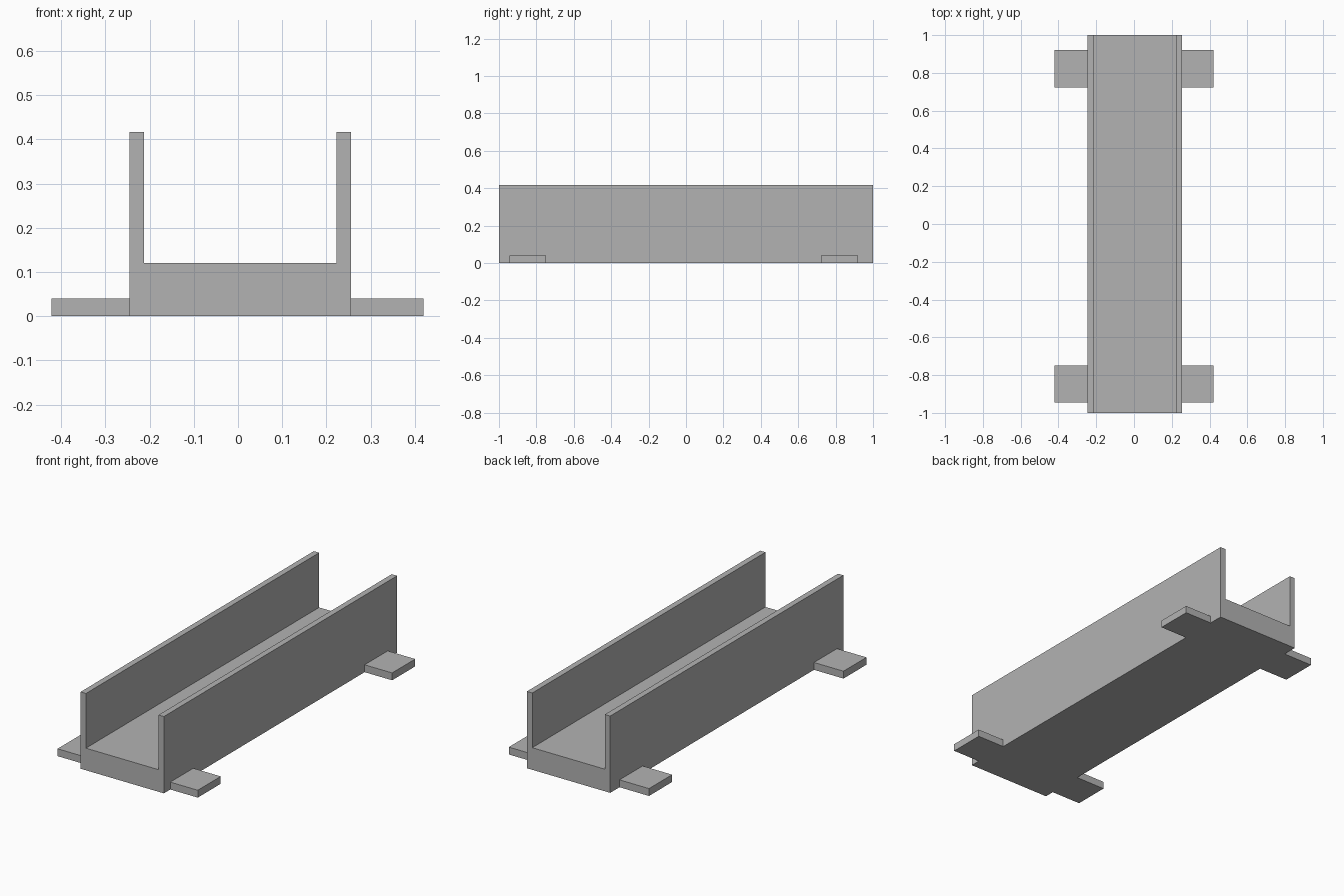
import bpy
import bmesh

cube = bpy.data.objects.get("Cube")
if cube:
    bpy.data.objects.remove(cube, do_unlink=True)

grey = bpy.data.materials.new("plain_grey")
grey.use_nodes = True
colour = (0.45, 0.45, 0.45, 1)
grey.diffuse_color = colour
grey.node_tree.nodes["Principled BSDF"].inputs["Base Color"].default_value = colour


def extrude_profile(name, profile, y0, y1):
    """Extrude an x-z outline along y."""
    bm = bmesh.new()
    face = bm.faces.new([bm.verts.new((x, y0, z)) for x, z in profile])
    result = bmesh.ops.extrude_face_region(bm, geom=[face])
    verts = [v for v in result["geom"] if isinstance(v, bmesh.types.BMVert)]
    bmesh.ops.translate(bm, verts=verts, vec=(0, y1 - y0, 0))
    bmesh.ops.recalc_face_normals(bm, faces=bm.faces)
    mesh = bpy.data.meshes.new(name)
    bm.to_mesh(mesh)
    bm.free()
    mesh.materials.append(grey)
    obj = bpy.data.objects.new(name, mesh)
    bpy.context.collection.objects.link(obj)
    return obj


# U-shaped channel: thick floor with two thin side walls
LEFT, RIGHT = 0.255, -0.245
WALL, FLOOR, TOP = 0.032, 0.12, 0.417
extrude_profile("channel", [
    (RIGHT, 0), (LEFT, 0), (LEFT, TOP), (LEFT - WALL, TOP),
    (LEFT - WALL, FLOOR), (RIGHT + WALL, FLOOR),
    (RIGHT + WALL, TOP), (RIGHT, TOP)], -1, 1)

# Flat mounting tabs, one pair at each end
TAB_HEIGHT = 0.04
for end, y0, y1 in (("front", -0.945, -0.748), ("back", 0.722, 0.92)):
    for side, x0, x1 in (("right", -0.422, RIGHT), ("left", LEFT, 0.42)):
        extrude_profile(f"{end}_{side}_tab", [
            (x0, 0), (x1, 0), (x1, TAB_HEIGHT), (x0, TAB_HEIGHT)], y0, y1)
